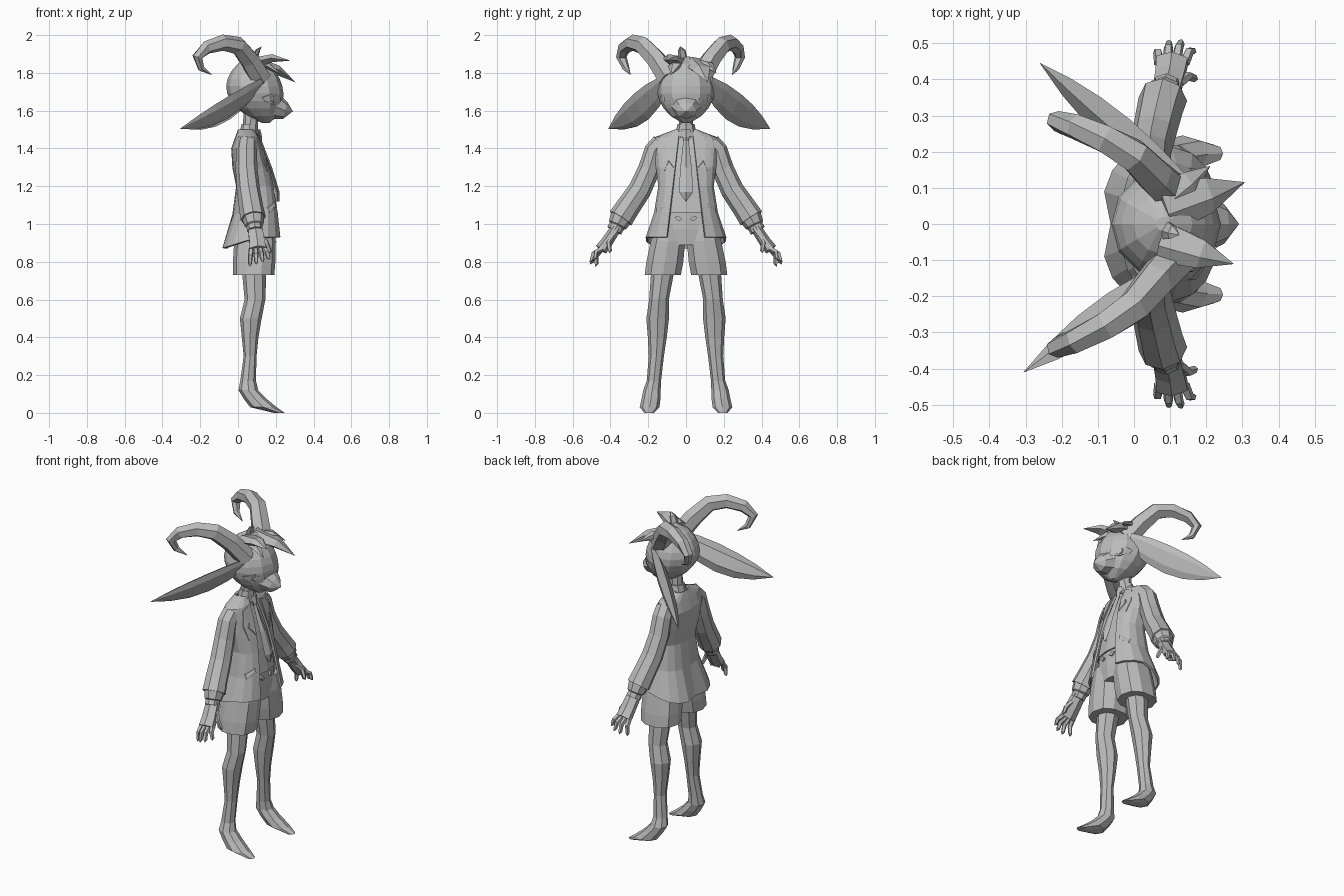
import bpy
from math import sin, cos, asin, pi, tau, copysign
from mathutils import Vector
from mathutils.bvhtree import BVHTree

cube = bpy.data.objects.get("Cube")
if cube:
    bpy.data.objects.remove(cube, do_unlink=True)

grey = bpy.data.materials.new("plain grey")
grey.use_nodes = True
grey.diffuse_color = (.5, .5, .5, 1)
shader = grey.node_tree.nodes["Principled BSDF"]
shader.inputs["Base Color"].default_value = grey.diffuse_color

UP = Vector((0, 0, 1))
FORWARD = Vector((1, 0, 0))


def build(name, verts, faces, mirror=False, thickness=None):
    mesh = bpy.data.meshes.new(name)
    mesh.from_pydata(verts, [], faces)
    mesh.materials.append(grey)
    obj = bpy.data.objects.new(name, mesh)
    bpy.context.collection.objects.link(obj)
    if thickness:
        solid = obj.modifiers.new("thickness", 'SOLIDIFY')
        solid.thickness = thickness
        solid.offset = -1
    if mirror:
        mod = obj.modifiers.new("mirror", 'MIRROR')
        mod.use_axis = (False, True, False)
        mod.use_mirror_merge = False
    return obj


def skin(rings, closed=True):
    """Quads between rings, with capped ends when closed."""
    count = len(rings[0])
    verts = [point for ring in rings for point in ring]
    faces = []
    for row in range(len(rings) - 1):
        low, high = row * count, (row + 1) * count
        for j in range(count if closed else count - 1):
            k = (j + 1) % count
            faces.append((low + j, low + k, high + k, high + j))
    if closed:
        faces.append(tuple(reversed(range(count))))
        faces.append(tuple(range(len(verts) - count, len(verts))))
    return verts, faces


def oval_point(angle, power, z, back, front, half, centre=0):
    """Point on a level rounded outline, given its back, front and half width."""
    c, s = cos(angle), sin(angle)
    x = (back + front + (front - back) * copysign(abs(c) ** power, c)) / 2
    return Vector((x, centre + half * copysign(abs(s) ** power, s), z))


def stack(name, rows, sides=10, power=1, mirror=False):
    """Level rings from bottom to top."""
    rings = [[oval_point(tau * j / sides, power, *row) for j in range(sides)] for row in rows]
    return build(name, *skin(rings), mirror)


def tube(name, path, radius, taper=0, swell=0, sides=6, flat=1, across=UP, mirror=True):
    """Rings across a path, thinning by taper or widening by swell towards its end."""
    points = [Vector(p) for p in path]
    last = len(points) - 1
    rings = []
    for i, centre in enumerate(points):
        along = (points[min(i + 1, last)] - points[max(i - 1, 0)]).normalized()
        side = along.cross(across).normalized()
        top = side.cross(along) * flat
        r = max(radius * (1 - i / last) ** taper * (1 + swell * i / last), .001)
        angles = [tau * j / sides for j in range(sides)]
        rings.append([centre + r * (side * cos(a) - top * sin(a)) for a in angles])
    return build(name, *skin(rings), mirror)


def plate(name, target, outline, lift):
    """Thin mirrored plate laid on the front of a part; outline in y and z."""
    mesh = target.data
    tree = BVHTree.FromPolygons([v.co for v in mesh.vertices],
                                [tuple(f.vertices) for f in mesh.polygons])

    def lay(y, z):
        hit = tree.ray_cast(Vector((1, y, z)), -FORWARD)[0]
        return hit or tree.find_nearest(Vector((.2, y, z)))[0]

    count = len(outline)
    low = [lay(y, z) for y, z in outline]
    middle = lay(*(sum(axis) / count for axis in zip(*outline)))
    verts = low + [v + FORWARD * lift for v in low + [middle]]
    faces = []
    for i in range(count):
        k = (i + 1) % count
        faces += [(i, k, count + k, count + i), (count + i, count + k, 2 * count)]
    return build(name, verts, faces, mirror=True)


def almond(y, z, width, height, sides=10):
    """Oval outline whose outer corner tilts upwards."""
    angles = [tau * i / sides for i in range(sides)]
    return [(y + width * cos(a), z + height * sin(a) + width * cos(a) / 4) for a in angles]


# Head: egg whose lower face leans forward into a pointed muzzle
head_rows = []
for step in range(10):
    t = .01 + .98 * step / 9
    bulge = sin(pi * t) ** .6
    lean = .08 + .07 * (1 - t) ** 3
    head_rows.append((1.53 + .36 * t, lean - .15 * bulge, lean + .15 * bulge, .152 * bulge))
head = stack("head", head_rows, sides=12)
tube("muzzle", [(.1, 0, 1.65), (.19, 0, 1.625), (.25, 0, 1.6), (.29, 0, 1.597)],
     .11, taper=.65, sides=8, flat=.85, mirror=False)
stack("neck", [(1.4, .02, .1, .04), (1.6, .03, .11, .035)], sides=8)

# Eyes
plate("eyes", head, almond(.1, 1.66, .038, .027), .006)
plate("irises", head, almond(.1, 1.66, .018, .02), .009)

# Ears: cupped leaf blades, the two swept back a little differently
for name, side, tip in [("left_ear", 1, (-.26, .445, 1.505)), ("right_ear", -1, (-.305, -.41, 1.505))]:
    ear_root, ear_tip = Vector((.13, .12 * side, 1.74)), Vector(tip)
    ear_up, ear_out = Vector((.2, .55 * side, .93)), Vector((.6, .75 * side, -.4))
    ear_rings = []
    for step in range(6):
        t = step / 5
        width = max(.2 * (1 - t) * (t + .2), .001)
        middle = ear_root.lerp(ear_tip, t) - UP * .025 * sin(pi * t)
        angles = [side * tau * j / 6 for j in range(6)]
        ear_rings.append([middle + width * (
            ear_up * cos(a) + ear_out * (.4 * sin(a) - .15 * abs(sin(a)))) for a in angles])
    build(name, *skin(ear_rings))

# Curled horns, the right one splayed wider
horn_path = [(.12, .075, 1.77), (.06, .13, 1.87), (0, .19, 1.945), (-.08, .235, 1.96),
             (-.165, .27, 1.935), (-.215, .285, 1.885), (-.195, .265, 1.825),
             (-.14, .245, 1.79)]
for name, splay in [("left_horn", 1), ("right_horn", -1.2)]:
    tube(name, [(x, y * splay, z) for x, y, z in horn_path], .06, taper=.6,
         across=Vector((1, splay, 0)), mirror=False)

# Hair tufts sweeping out from the crown
tuft_tips = [(.305, .115, 1.75), (.275, -.11, 1.865), (.125, -.03, 1.94),
             (.21, .16, 1.8), (.23, -.08, 1.79)]
for tip in map(Vector, tuft_tips):
    root = Vector((.08, tip.y * .4, 1.85))
    bend = root.lerp(tip, .55) + UP * .02
    tube("hair_tuft", [root, bend, tip], (tip - root).length * .3, taper=.5, sides=5,
         flat=.5, mirror=False)

# Jacket: open at the front, longer at the back with a centre vent
coat_rows = [(.93, -.09, .235, .215), (1.06, -.03, .22, .17), (1.2, -.01, .195, .148),
             (1.3, -.03, .17, .162), (1.4, -.036, .135, .178), (1.46, -.015, .11, .165),
             (1.5, 0, .09, .06)]
coat_rings = []
for row in coat_rows:
    z, half = row[0], row[-1]
    gap = .07 + .12 * (1.2 - z)
    start = asin((gap / half) ** 1.25)
    ring = [oval_point(start + (tau - 2 * start) * j / 16, .8, *row) for j in range(17)]
    for point in ring:
        behind = max(0, min(1, (.1 - point.x) / .18))
        point.z -= max(0, 1.1 - z) * behind / 3
    coat_rings.append(ring)
coat_rings[0][8].x += .025
jacket = build("jacket", *skin(coat_rings, closed=False), thickness=.012)

# Waistcoat under the jacket, and shirt collar
stack("waistcoat", [(z, back + .03, front - .02, half * .85)
                    for z, back, front, half in coat_rows if z > 1], sides=12, power=.8)
collar = stack("shirt_collar", [(1.46, 0, .11, .06), (1.53, .02, .105, .045)], sides=8)
plate("collar_points", collar, [(.01, 1.5), (.04, 1.44), (.07, 1.49)], .008)

# Necktie
tie_rows = [(1.12, .212, .002), (1.17, .212, .038), (1.3, .172, .03), (1.44, .118, .014),
            (1.46, .12, .018), (1.5, .11, .026)]
stack("necktie", [(z, x - .014, x + .008, half) for z, x, half in tie_rows], sides=4)

# Lapels, pins and pocket flaps
plate("lapels", jacket, [(.072, 1.18), (.115, 1.28), (.13, 1.36), (.11, 1.44),
                         (.055, 1.46), (.065, 1.3)], .006)
plate("pins", jacket, almond(.095, 1.35, .01, .02, sides=4), .009)
plate("pocket_flaps", jacket, [(.11, 1.09), (.155, 1.06), (.155, 1.085), (.11, 1.115)], .009)

# Shorts and belt tabs
hips = stack("shorts_top", [(.89, -.01, .19, .13), (.97, -.015, .195, .165),
                            (1.08, .015, .19, .14)], sides=12, power=.85)
stack("shorts_legs", [(.73, -.027, .192, .1, .123), (.8, -.027, .198, .102, .112),
                      (.91, -.02, .2, .095, .095), (1, 0, .19, .08, .09)],
      power=.85, mirror=True)
plate("belt_tabs", hips, almond(.04, 1.03, .02, .015, sides=4), .009)

# Legs with long pointed feet
stack("legs", [(0, .19, .247, .025, .195), (.03, .065, .205, .052, .193),
               (.075, .03, .15, .05, .185), (.12, .003, .107, .046, .18),
               (.17, .012, .095, .038, .17), (.3, .03, .098, .04, .157),
               (.4, .02, .108, .05, .152), (.5, .01, .125, .06, .15),
               (.6, .035, .145, .052, .143), (.76, .02, .15, .062, .122)],
      sides=8, mirror=True)

# Full sleeves gathered into cuffs
tube("sleeves", [(.05, .13, 1.43), (.045, .165, 1.39), (.045, .195, 1.29), (.055, .245, 1.18),
                 (.07, .31, 1.085), (.08, .346, 1.03)], .052, swell=.3, sides=8, across=FORWARD)
tube("cuffs", [(.08, .34, 1.04), (.085, .362, .995), (.09, .376, .965)], .06, taper=.3,
     swell=.1, sides=8, across=FORWARD)
tube("wrists", [(.085, .36, 1), (.09, .38, .965)], .042, sides=8, across=FORWARD)

# Hands: palm, four spread fingers and a thumb
tube("palms", [(.09, .37, .98), (.1, .415, .91), (.105, .45, .865)], .029, swell=.15,
     flat=1.5, across=FORWARD)
digits = [("fingers", Vector((.07 + .023 * i, .445, .87)),
           Vector((.062 + .035 * i, .48 + .033 * sin(i), .775 + .012 * i))) for i in range(4)]
digits.append(("thumbs", Vector((.125, .39, .935)), Vector((.175, .405, .845))))
for name, root, tip in digits:
    knuckle = root.lerp(tip, .5) + Vector((0, .012, .01))
    tube(name, [root, knuckle, root.lerp(tip, .85), tip], .015, taper=.3, sides=5, across=FORWARD)
